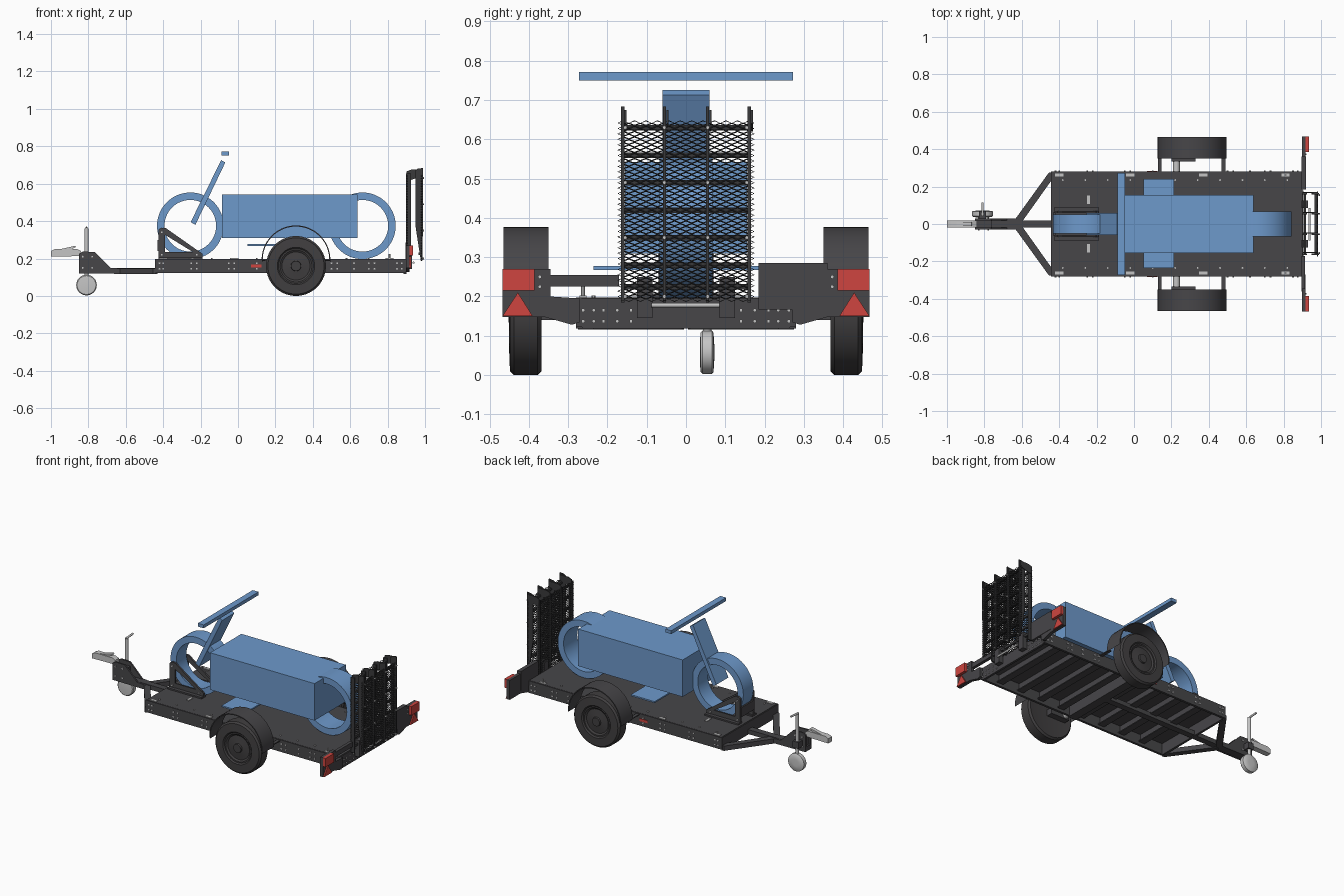
import bpy, bmesh, math
from mathutils import Vector

if "Cube" in bpy.data.objects:
    bpy.data.objects.remove(bpy.data.objects["Cube"])


def material(name, rgb):
    m = bpy.data.materials.new(name)
    m.diffuse_color = (*rgb, 1)
    m.use_nodes = True
    m.node_tree.nodes["Principled BSDF"].inputs["Base Color"].default_value = m.diffuse_color
    return m


DARK = material("dark_grey_steel", (0.063, 0.061, 0.066))
BLACK = material("black_mesh", (0.042, 0.042, 0.044))
RUBBER = material("rubber", (0.053, 0.050, 0.052))
BLUE = material("blue", (0.155, 0.32, 0.6))
RED = material("red", (0.62, 0.06, 0.05))
ZINC = material("zinc", (0.56, 0.56, 0.56))


def finish(name, bm, mat, smooth=False):
    bmesh.ops.recalc_face_normals(bm, faces=bm.faces)
    me = bpy.data.meshes.new(name)
    bm.to_mesh(me)
    bm.free()
    me.materials.append(mat)
    ob = bpy.data.objects.new(name, me)
    bpy.context.collection.objects.link(ob)
    if smooth:
        bpy.ops.object.select_all(action='DESELECT')
        ob.select_set(True)
        bpy.context.view_layer.objects.active = ob
        bpy.ops.object.shade_smooth_by_angle(angle=math.radians(35))
    return ob


def add_box(bm, x0, x1, y0, y1, z0, z1):
    vs = bmesh.ops.create_cube(bm, size=1)["verts"]
    for v in vs:
        v.co = Vector(((x0 + x1) / 2 + v.co.x * (x1 - x0), (y0 + y1) / 2 + v.co.y * (y1 - y0),
                       (z0 + z1) / 2 + v.co.z * (z1 - z0)))


def boxes(name, mat, *dims):
    bm = bmesh.new()
    for d in dims:
        add_box(bm, *d)
    return finish(name, bm, mat)


def prism(name, mat, pts, axis, a, b, smooth=False):
    """Extrude a 2D outline along an axis: y uses (x,z), z uses (x,y), x uses (y,z)."""
    place = {"y": lambda p, t: (p[0], t, p[1]), "z": lambda p, t: (p[0], p[1], t),
             "x": lambda p, t: (t, p[0], p[1])}[axis]
    bm = bmesh.new()
    A = [bm.verts.new(place(p, a)) for p in pts]
    B = [bm.verts.new(place(p, b)) for p in pts]
    bm.faces.new(A)
    bm.faces.new(B)
    n = len(pts)
    for i in range(n):
        bm.faces.new((A[i], A[(i + 1) % n], B[(i + 1) % n], B[i]))
    return finish(name, bm, mat, smooth)


def lathe(name, mat, prof, cx, cz, closed=False, n=48):
    """Spin (radius, y) points about a line parallel to y."""
    bm = bmesh.new()
    rings = [[bm.verts.new((cx + r * math.cos(i * math.tau / n), y, cz + r * math.sin(i * math.tau / n)))
              for i in range(n)] for r, y in prof]
    pairs = list(zip(rings, rings[1:] + rings[:1]))
    for a, b in (pairs if closed else pairs[:-1]):
        for i in range(n):
            bm.faces.new((a[i], a[(i + 1) % n], b[(i + 1) % n], b[i]))
    if not closed:
        bm.faces.new(rings[0])
        bm.faces.new(rings[-1])
    return finish(name, bm, mat, True)


def studs(name, mat, items, r=0.005, h=0.004):
    """Small hexagonal heads; items are (position, outward direction)."""
    bm = bmesh.new()
    for p, d in items:
        q = Vector(d).to_track_quat('Z', 'Y').to_matrix().to_4x4()
        vs = bmesh.ops.create_cone(bm, cap_ends=True, segments=6, radius1=r, radius2=r, depth=h * 2)["verts"]
        for v in vs:
            v.co = q @ v.co + Vector(p)
    return finish(name, bm, mat)


def rod(name, mat, a, b, r, n=16):
    a, b = Vector(a), Vector(b)
    bm = bmesh.new()
    vs = bmesh.ops.create_cone(bm, cap_ends=True, segments=n, radius1=r, radius2=r, depth=(b - a).length)["verts"]
    q = (b - a).to_track_quat('Z', 'Y').to_matrix().to_4x4()
    for v in vs:
        v.co = q @ v.co + (a + b) / 2
    return finish(name, bm, mat, True)


# Deck, perimeter rails and ribs
boxes("deck_plate", DARK, (-0.44, 0.895, -0.275, 0.275, 0.19, 0.198))
boxes("deck_rails", DARK, *[(-0.445, 0.90, min(s * .265, s * .28), max(s * .265, s * .28), 0.122, 0.197) for s in (-1, 1)],
      *[(x, x + 0.014, -0.265, 0.265, 0.118, 0.195) for x in (-0.445, 0.886)])
boxes("deck_ribs", DARK, *[(-0.3 + i * 0.15, -0.27 + i * 0.15, -0.265, 0.265, 0.145, 0.19) for i in range(8)])
boxes("rib_flanges", DARK, *[(-0.3 + i * 0.15, -0.255 + i * 0.15, -0.265, 0.265, 0.14, 0.146) for i in range(8)])
boxes("centre_beam", DARK, (-0.64, 0.24, -0.02, 0.02, 0.122, 0.15))

# Draw bar and A-frame
for s in (-1, 1):
    prism("drawbar_cheek", DARK, [(-0.85, .12), (-0.85, .225), (-0.83, .237), (-0.765, .235), (-0.68, .15),
                                  (-0.60, .145), (-0.60, .118)], "y", s * 0.02, s * 0.03)
    prism("a_frame_arm", DARK, [(-0.63, s * .005), (-0.63, s * .033), (-0.455, s * .275), (-0.44, s * .275),
                                (-0.44, s * .235), (-0.60, s * .01)], "z", 0.116, 0.146)
boxes("drawbar_spine", DARK, (-0.85, -0.61, -0.02, 0.02, 0.12, 0.15), (-0.84, -0.76, -0.02, 0.02, 0.15, 0.21))

# Coupling head and jockey wheel
prism("coupling_head", ZINC, [(-1, .21), (-1, .24), (-0.98, .25), (-0.86, .25), (-0.84, .24), (-0.84, .213)],
      "y", -0.018, 0.018)
prism("coupling_lever", ZINC, [(-0.95, .25), (-0.87, .268), (-0.865, .262), (-0.90, .245)], "y", -0.012, 0.012)
lathe("jockey_wheel", ZINC, [(0.02, .035), (0.05, .037), (0.055, .042), (0.055, .066), (0.05, .07), (0.02, .072)],
      -0.81, 0.058)
rod("jockey_post", ZINC, (-0.81, 0.054, 0.06), (-0.81, 0.054, 0.36), 0.011)
rod("jockey_crank", ZINC, (-0.81, 0.045, 0.36), (-0.81, 0.115, 0.365), 0.006)
boxes("jockey_clamp", DARK, (-0.83, -0.79, 0.028, 0.07, 0.15, 0.19))

# Road wheels, fenders and axle stubs
fender = [(math.radians(a), R) for R, rng in ((0.184, range(-4, 185, 8)), (0.178, range(184, -5, -8))) for a in rng]
for s in (-1, 1):
    lathe("road_wheel", RUBBER, [(r, s * y) for r, y in (
        (.09, .375), (.15, .368), (.16, .378), (.16, .438), (.15, .448), (.1, .45), (.093, .443), (.085, .443),
        (.075, .436), (.04, .44), (.028, .442), (.026, .452), (.01, .452))], 0.31, 0.16, n=56)
    prism("fender", DARK, [(0.31 + R * math.cos(a), 0.193 + R * math.sin(a)) for a, R in fender], "y",
          s * 0.35, s * 0.465, True)
    rod("axle_stub", ZINC, (0.227, s * 0.2, 0.16), (0.227, s * 0.352, 0.16), 0.018)
    prism("swing_arm", DARK, [(.2, .14), (.2, .18), (.33, .18), (.33, .14)], "y", s * 0.335, s * 0.376)
    boxes("fender_bracket", DARK, *[(x, x + .02, min(s * .28, s * .36), max(s * .28, s * .36), .187, .193)
                                    for x in (.128, .468)])
    boxes("side_reflector", RED, (0.07, 0.125, min(s * .28, s * .284), max(s * .28, s * .284), 0.152, 0.168))
boxes("axle_beam", DARK, (0.2, 0.255, -0.28, 0.28, 0.118, 0.185))

# Wheel chock
for s in (-1, 1):
    prism("chock_post", DARK, [(-.425, .195), (-.425, .355), (-.41, .365), (-.39, .36), (-.39, .195)], "y", s * .058, s * .07)
    prism("chock_brace", DARK, [(-.42, .345), (-.40, .365), (-.385, .362), (-.19, .225), (-.19, .2), (-.215, .2),
                                (-.225, .225)], "y", s * .058, s * .07)
    boxes("chock_foot", DARK, (-.425, -.19, min(s * .05, s * .09), max(s * .05, s * .09), .197, .207),
          (-.425, -.2, min(s * .06, s * .068), max(s * .06, s * .068), .2, .235))
boxes("chock_crossbars", DARK, (-.43, -.42, -.065, .065, .24, .30), (-.235, -.2, -.065, .065, .198, .206))

# Simplified motorbike load
for nm, x, w in (("front_tyre", -0.255, 0.05), ("rear_tyre", 0.665, 0.068)):
    lathe(nm, BLUE, [(.138, -w), (.178, -w), (.178, w), (.138, w)], x, 0.375, True, 64)
boxes("bike_body", BLUE, (-0.085, 0.64, -0.155, 0.155, 0.31, 0.542))
prism("bike_fork", BLUE, [(-.253, .395), (-.228, .38), (-.068, .713), (-.09, .726)], "y", -0.06, 0.06)
boxes("handlebar", BLUE, (-0.088, -0.048, -0.272, 0.272, 0.75, 0.771))
boxes("foot_rest", BLUE, (0.05, 0.215, -0.235, 0.24, 0.268, 0.277))


# Folded loading ramp: two layers of expanded mesh between rails
def ramp_mesh(name, x):
    bm = bmesh.new()
    py, pz = 0.03, 0.0138
    for i in range(-11, 12):
        for j in range(66):
            if (i + j) % 2:
                continue
            cy, cz = i * py / 2 * 0.97, 0.193 + j * pz / 2
            bm.faces.new([bm.verts.new((x, cy + a * py / 2 * 0.97, cz + b * pz / 2))
                          for a, b in ((-1, 0), (0, -1), (1, 0), (0, 1))])
    bmesh.ops.remove_doubles(bm, verts=bm.verts, dist=0.0005)
    ob = finish(name, bm, BLACK)
    m = ob.modifiers.new("strands", 'WIREFRAME')
    m.thickness = 0.005
    m.use_even_offset = False


ramp_mesh("inner_ramp_mesh", 0.903)
ramp_mesh("outer_ramp_mesh", 0.981)
for y in (-0.161, -0.055, 0.055, 0.161):
    prism("outer_ramp_rail", BLACK, [(.948, .67), (.96, .68), (.99, .684), (.987, .19), (.977, .19), (.948, .38)],
          "y", y - 0.004, y + 0.004)
    boxes("inner_ramp_rail", BLACK, (0.897, 0.924, y - 0.004, y + 0.004, 0.185, 0.655))
    prism("ramp_hinge", BLACK, [(.9, .62), (.9, .665), (.925, .675), (.985, .675), (.985, .64), (.925, .62)],
          "y", y + 0.005, y + 0.01)
boxes("ramp_rungs", BLACK, *[(x, x + 0.012, -0.16, 0.16, z - 0.007, z + 0.007)
                             for x in (0.908, 0.966) for z in (.225, .28, .35, .42, .49, .56, .63)])
boxes("ramp_brackets", DARK, *[(0.896, 0.93, y - 0.02, y + 0.02, 0.145, 0.25) for y in (-0.105, 0.105)])
rod("ramp_pin", ZINC, (0.938, -0.088, 0.178), (0.938, 0.085, 0.178), 0.006)

# Rear lamp boards, plate holder and red lamps
for s in (-1, 1):
    prism("lamp_board", DARK, [(s * .27, .135), (s * .27, .195), (s * .345, .2), (s * .345, .27), (s * .467, .27),
                               (s * .467, .148), (s * .36, .148), (s * .29, .128)], "x", 0.897, 0.918)
    boxes("tail_lamp", RED, (0.915, 0.935, min(s * .385, s * .467), max(s * .385, s * .467), .215, .27))
    prism("triangle_reflector", RED, [(s * .39, .15), (s * .467, .15), (s * .428, .21)], "x", 0.918, 0.926)
boxes("left_lamp_bar", DARK, (0.895, 0.915, -0.36, -0.17, 0.225, 0.255))
boxes("number_plate_holder", DARK, (0.895, 0.92, 0.185, 0.36, 0.167, 0.285))

# Fasteners and tie-down points
items = []
for s in (-1, 1):
    for x in (-.42, -.4, -.25, -.22, -.05, -.02, .1, .5, .53, .62, .7, .73, .85, .875):
        items += [((x, s * .281, z), (0, s, 0)) for z in (.145, .175)]
    items += [((-0.38 + i * .12, s * .235, .199), (0, 0, 1)) for i in range(11)]
    items += [((.901, s * y, z), (1, 0, 0)) for y in (.14, .175, .21, .235, .262) for z in (.137, .165)]
    items += [((.919, s * .372, z), (1, 0, 0)) for z in (.225, .25)]
    items += [((x, s * .031, z), (0, s, 0)) for x in (-.83, -.78) for z in (.15, .21)]
    items += [((x, s * .071, z), (0, s, 0)) for x, z in ((-.407, .34), (-.407, .22), (-.22, .22))]
    items += [((.991, s * y, z), (1, 0, 0)) for y in (.055, .155) for z in (.2, .35, .49, .63)]
studs("bolts", ZINC, items)
boxes("tie_down_plates", ZINC, *[(x - .022, x + .022, s * .262 - .009, s * .262 + .009, .197, .202)
                                 for x in (-.4, -.02, .37, .81) for s in (-1, 1)],
      *[(-.252, -.236, s * .13 - .022, s * .13 + .022, .197, .202) for s in (-1, 1)])
for s in (-1, 1):
    rod("lashing_eye", ZINC, (.81, s * .262, .2), (.81, s * .262, .225), .005, 8)
